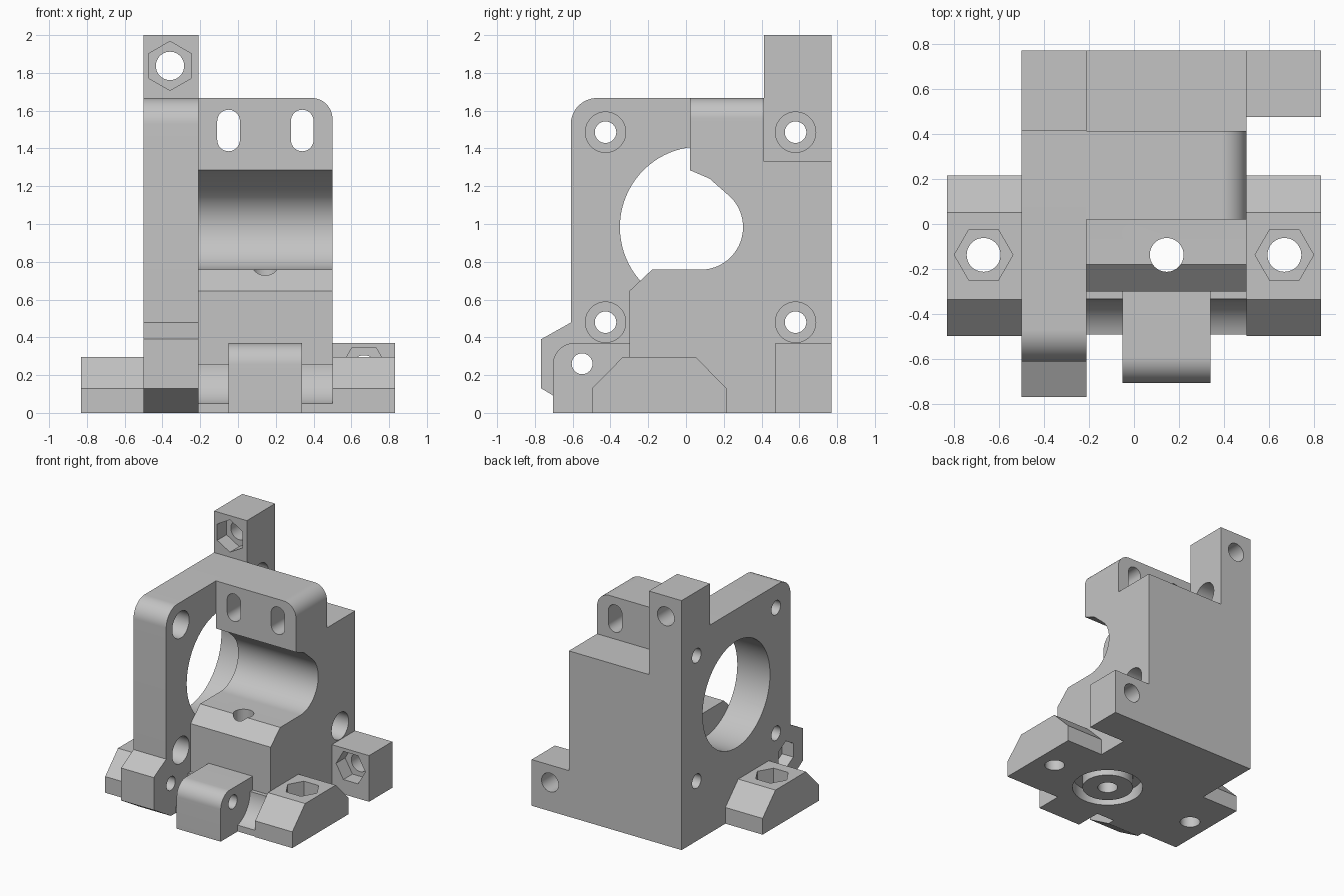
import bpy, bmesh, math
from mathutils import Vector

old = bpy.data.objects.get("Cube")
if old:
    bpy.data.objects.remove(old, do_unlink=True)

grey = bpy.data.materials.new("light grey plastic")
grey.use_nodes = True
COLOUR = (0.55, 0.55, 0.55, 1)
grey.diffuse_color = COLOUR
grey.node_tree.nodes["Principled BSDF"].inputs["Base Color"].default_value = COLOUR


def arc(cx, cy, r, start, end, n=16):
    """Points on an arc, angles in degrees."""
    angles = [math.radians(start + (end - start) * i / n) for i in range(n + 1)]
    return [(cx + r * math.cos(a), cy + r * math.sin(a)) for a in angles]


def circle(cx, cy, r, n=48, turn=0):
    return arc(cx, cy, r, turn, turn + 360, n)[:-1]


def hexagon(cx, cy, r, turn=0):
    return circle(cx, cy, r, 6, turn)


def rect(x0, y0, x1, y1):
    return [(x0, y0), (x1, y0), (x1, y1), (x0, y1)]


def prism(name, profile, axis, a, b):
    """Extrude a 2D profile along an axis from a to b."""
    place = {"X": lambda u, v, t: Vector((t, u, v)),
             "Y": lambda u, v, t: Vector((u, t, v)),
             "Z": lambda u, v, t: Vector((u, v, t))}[axis]
    bm = bmesh.new()
    lower = [bm.verts.new(place(u, v, a)) for u, v in profile]
    upper = [bm.verts.new(place(u, v, b)) for u, v in profile]
    bm.faces.new(lower)
    bm.faces.new(upper)
    n = len(profile)
    for i in range(n):
        j = (i + 1) % n
        bm.faces.new((lower[i], lower[j], upper[j], upper[i]))
    bmesh.ops.recalc_face_normals(bm, faces=bm.faces)
    mesh = bpy.data.meshes.new(name)
    bm.to_mesh(mesh)
    bm.free()
    mesh.materials.append(grey)
    obj = bpy.data.objects.new(name, mesh)
    bpy.context.collection.objects.link(obj)
    return obj


def finish(obj, cuts=()):
    """Subtract (profile, axis, from, to) cuts in turn, then smooth curved walls."""
    bpy.ops.object.select_all(action="DESELECT")
    bpy.context.view_layer.objects.active = obj
    obj.select_set(True)
    for cut in cuts:
        cutter = prism("cutter", *cut)
        cutter.hide_render = True
        mod = obj.modifiers.new("cut", "BOOLEAN")
        mod.operation = "DIFFERENCE"
        mod.solver = "EXACT"
        mod.object = cutter
        bpy.ops.object.modifier_apply(modifier=mod.name)
        bpy.data.objects.remove(cutter, do_unlink=True)
    bpy.ops.object.shade_smooth_by_angle(angle=math.radians(25))


# Shared dimensions
LEFT, INNER, RIGHT, BACK = -0.5, -0.21, 0.5, 0.77
MY, MZ, PITCH = 0.077, 0.983, 0.503
HINGE = (-0.55, 0.26)
BOLT, HEX = 0.075, 0.13
HEAD_FLOOR = -0.36


def motor_screw(sy, sz):
    y, z = MY + sy * PITCH, MZ + sz * PITCH
    return [(circle(y, z, 0.057), "X", -1, 1),
            (circle(y, z, 0.107), "X", HEAD_FLOOR, 1)]


# Motor plate with the tall mounting tower at its back
plate_profile = ([(-0.55, 0), (BACK, 0), (BACK, 2), (0.412, 2), (0.412, 1.667)]
                 + arc(-0.47, 1.527, 0.14, 90, 180)
                 + [(-0.61, 0.478), (-0.767, 0.39), (-0.767, 0.13)])
plate = prism("motor_plate", plate_profile, "X", LEFT, INNER)
plate_cuts = [(circle(MY, MZ, 0.427, 80), "X", -1, 1),
              (circle(*HINGE, 0.055), "X", -1, 1),
              (hexagon(*HINGE, 0.11, 30), "X", -1, LEFT + 0.1),
              (circle(-0.36, 1.837, BOLT), "Y", 0.2, 1),
              (hexagon(-0.36, 1.837, HEX, 30), "Y", 0.2, 0.53)]
for sy in (-1, 1):
    for sz in (-1, 1):
        plate_cuts += motor_screw(sy, sz)
finish(plate, plate_cuts)

# Main body with the curved bearing recess
body_profile = ([(-0.3, 0), (-0.3, 0.645), (-0.18, 0.758)]
                + arc(MY, MZ, 0.225, -90, 45, 28)
                + [(0.125, 1.24), (0.02, 1.285), (0.02, 1.33), (BACK, 1.33), (BACK, 0)])
body = prism("main_body", body_profile, "X", INNER, RIGHT)
FX, FY = 0.145, -0.137
ring = prism("filament_collar", circle(FX, FY, 0.19), "Z", 0, 0.1)
feed_hole = (circle(FX, FY, BOLT), "Z", -0.5, 0.9)
finish(body, motor_screw(1, -1)
       + [(circle(FX, FY, 0.265, 64), "Z", -0.5, 0.1)])

# Base strip in front, hollowed for the hinged arm
strip_profile = ([(-0.3, 0), (-0.49, 0)]
                 + arc(*HINGE, 0.218, -74, 0) + [(-0.3, 0.26)])
strip = prism("hinge_strip", strip_profile, "X", INNER, RIGHT)
finish(strip, [(circle(FX, FY, 0.265, 64), "Z", -0.5, 0.1)])
finish(body, [feed_hole])
finish(ring, [feed_hole])

# Upper flange with two vertical slots
flange_profile = [(INNER, 1.33), (RIGHT, 1.33)] + arc(0.39, 1.557, 0.11, 0, 90) + [(INNER, 1.667)]
flange = prism("upper_flange", flange_profile, "Y", 0.02, 0.412)
slots = []
for x in (-0.05, 0.34):
    slot = arc(x, 1.545, 0.06, 0, 180) + arc(x, 1.445, 0.06, 180, 360)
    slots.append((slot, "Y", -0.5, 1))
finish(flange, slots)

# Hinge lug
lug_profile = [(-0.3, 0), (-0.3, 0.37)] + arc(-0.59, 0.255, 0.115, 90, 180) + [(-0.705, 0)]
lug = prism("hinge_lug", lug_profile, "X", -0.05, 0.34)
finish(lug, [(circle(*HINGE, 0.055), "X", -1, 1),
             (circle(FX, FY, 0.265, 64), "Z", -0.5, 0.1)])

# Chamfered mounting feet on both sides
foot_profile = [(-0.497, 0), (-0.497, 0.13), (-0.335, 0.295),
                (0.052, 0.295), (0.215, 0.13), (0.215, 0)]
for side, name in ((1, "left_foot"), (-1, "right_foot")):
    foot = prism(name, foot_profile, "X", side * 0.5, side * 0.83)
    x = side * 0.667
    finish(foot, [(circle(x, FY, BOLT), "Z", -0.5, 1),
                  (hexagon(x, FY, HEX), "Z", 0.17, 1)])

# Rear mounting block
block = prism("rear_block", rect(RIGHT, 0, 0.83, 0.37), "Y", 0.475, BACK)
finish(block, [(circle(0.667, 0.23, BOLT), "Y", 0, 1),
               (hexagon(0.667, 0.23, HEX), "Y", 0, 0.59)])
